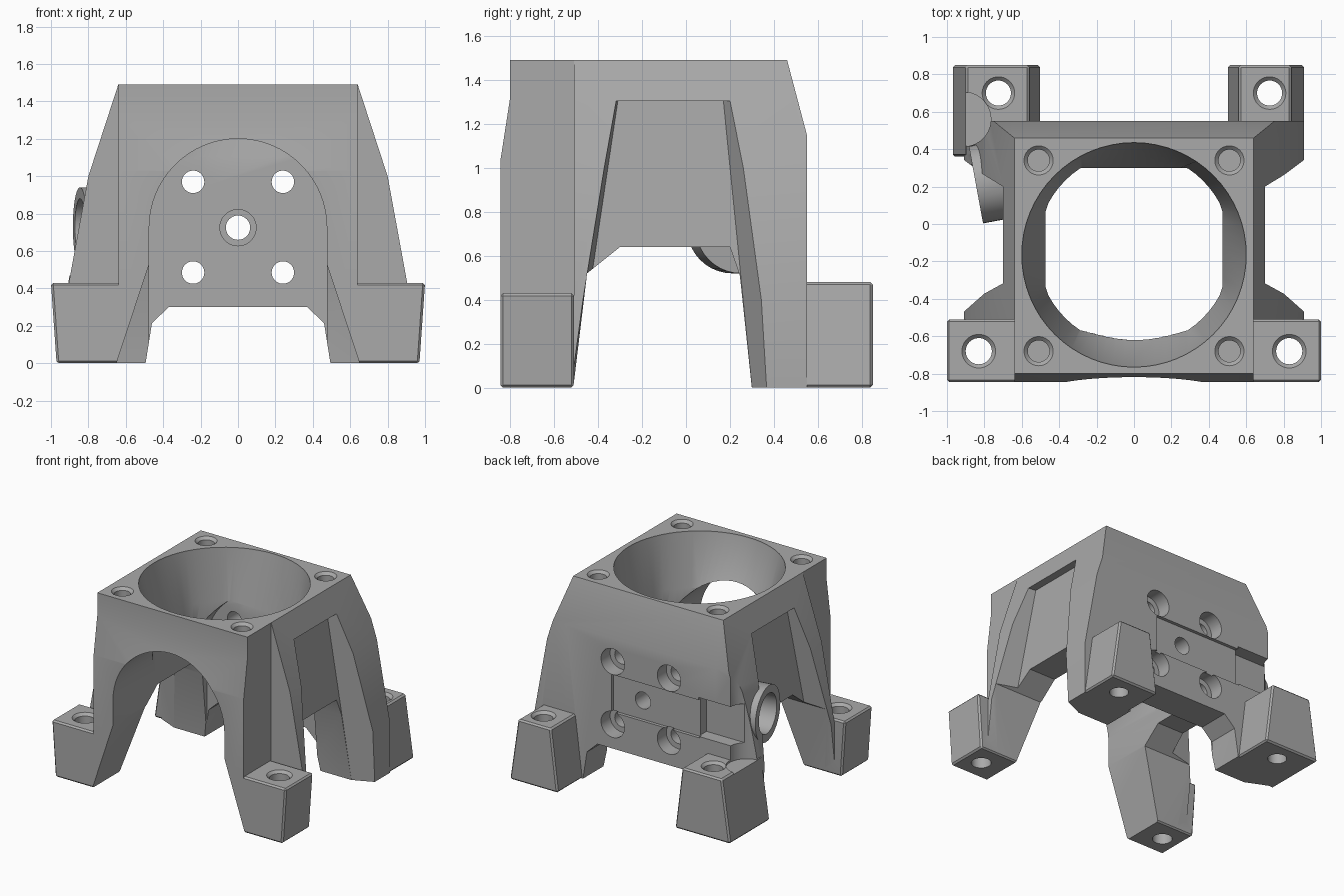
import bpy, bmesh
from math import cos, sin, pi
from mathutils import Vector

if "Cube" in bpy.data.objects:
    bpy.data.objects.remove(bpy.data.objects["Cube"], do_unlink=True)

grey = bpy.data.materials.new("plain_grey")
grey.use_nodes = True
COLOUR = (0.4, 0.4, 0.4, 1)
grey.diffuse_color = COLOUR
grey.node_tree.nodes["Principled BSDF"].inputs["Base Color"].default_value = COLOUR


def loft(name, rings, bevel=0):
    """Closed solid skinned through rings of equal point count."""
    bm = bmesh.new()
    loops = [[bm.verts.new(p) for p in ring] for ring in rings]
    for a, b in zip(loops, loops[1:]):
        for i in range(len(a)):
            j = (i + 1) % len(a)
            bm.faces.new((a[i], a[j], b[j], b[i]))
    bm.faces.new(loops[0])
    bm.faces.new(loops[-1])
    if bevel:
        bmesh.ops.bevel(bm, geom=bm.edges[:], offset=bevel, segments=1, affect='EDGES')
    bmesh.ops.recalc_face_normals(bm, faces=bm.faces)
    mesh = bpy.data.meshes.new(name)
    bm.to_mesh(mesh)
    bm.free()
    mesh.materials.append(grey)
    obj = bpy.data.objects.new(name, mesh)
    bpy.context.collection.objects.link(obj)
    return obj


def prism(name, profile, axis, start, end):
    place = {'x': lambda t, u, v: (t, u, v), 'y': lambda t, u, v: (u, t, v),
             'z': lambda t, u, v: (u, v, t)}[axis]
    return loft(name, [[place(t, u, v) for u, v in profile] for t in (start, end)])


def box(name, x, y, z):
    return prism(name, [(x[0], y[0]), (x[1], y[0]), (x[1], y[1]), (x[0], y[1])], 'z', *z)


def rect(x0, x1, y0, y1, z):
    return [(x0, y0, z), (x1, y0, z), (x1, y1, z), (x0, y1, z)]


def rod(name, p0, p1, r0, r1=None, n=40):
    p0, p1 = Vector(p0), Vector(p1)
    turn = (p1 - p0).to_track_quat('Z', 'Y')
    return loft(name, [[p + turn @ Vector((r * cos(2 * pi * i / n), r * sin(2 * pi * i / n), 0))
                        for i in range(n)] for p, r in ((p0, r0), (p1, r1 or r0))])


def combine(target, tool, operation):
    mod = target.modifiers.new("combine", 'BOOLEAN')
    mod.operation, mod.object, mod.solver = operation, tool, 'EXACT'
    bpy.context.view_layer.objects.active = target
    bpy.ops.object.modifier_apply(modifier=mod.name)
    bpy.data.objects.remove(tool, do_unlink=True)


def add(tool):
    combine(body, tool, 'UNION')


def cut(tool):
    combine(body, tool, 'DIFFERENCE')


# Central block with leaning front face
body = prism("fan_mount", [(-.8, 1.49), (.55, 1.49), (.55, 0), (-.845, 0), (-.845, 1.03), (-.8, 1.32)],
             'x', -.64, .64)

# Flared side webs
half = [(.64, 1.49), (.8, 1.0), (.91, .4), (.91, 0)]
add(prism("side_webs", half + [(-x, z) for x, z in reversed(half)], 'y', -.51, .55))

# Sloping upper back
cut(prism("back_slope", [(.431, 1.6), (.55, 1.15), (.8, 1.15), (.8, 1.6)], 'x', -1, 1))

# Side pockets between the legs
for s in (1, -1):
    inner = [(.64, -.31, 1.305), (.64, .17, 1.305), (.767, .31, -.1), (.767, -.52, -.1)]
    outer = [(1.2, -.38, 1.305), (1.2, .45, 1.305), (1.2, .5, -.1), (1.2, -.57, -.1)]
    cut(loft("side_pocket", [[(s * x, y, z) for x, y, z in ring] for ring in (inner, outer)]))

# Feet
for s in (1, -1):
    add(loft("front_foot", [rect(s * .55, s * .97, -.845, -.51, 0),
                            rect(s * .55, s * 1.0, -.845, -.51, .43)], .012))
    wide = .06 if s < 0 else 0
    add(loft("back_foot", [rect(s * .5, s * (.91 + wide), .36, .85, 0),
                           rect(s * .56, s * (.84 + wide), .36, .85, .48)], .012))

# Open space under the side walls
cut(prism("side_opening", [(-.525, -.1), (-.45, .52), (-.3, .64), (.2, .64), (.245, .51), (.31, -.1)],
          'x', -1.2, 1.2))

# Front arch running through to the back plate
arch = [(.475 * cos(pi * i / 32), .725 + .475 * sin(pi * i / 32)) for i in range(33)]
cut(prism("front_arch", arch + [(-.475, -.1), (.475, -.1)], 'y', -1, .3))
cut(prism("front_leg_taper", [(-.683, -.1), (-.475, .53), (.475, .53), (.683, -.1)], 'y', -1, 0))
cut(prism("plate_underside", [(-.51, -.1), (-.46, .215), (-.37, .3), (.37, .3), (.46, .215), (.51, -.1)],
          'y', .2, 1))

# Air duct, round at the top and squarer below
angles = [2 * pi * i / 64 for i in range(64)]
round_ring = [(.6 * cos(a), -.165 + .6 * sin(a)) for a in angles]
square_ring = [(max(-.474, min(.474, .52 * cos(a))),
                -.135 + max(-.434, min(.434, .52 * sin(a)))) for a in angles]
cut(loft("air_duct", [[(x, y, z) for x, y in ring] for ring, z in
                      ((round_ring, 1.55), (round_ring, 1.48), (square_ring, 1.1), (square_ring, .74))]))

# Sensor ring on the right side
face = Vector((-.845, .21, .73))
inward = Vector((.98, -.18, 0)).normalized() * -1
inward = Vector((.98, .18, 0)).normalized()
add(rod("sensor_ring", face, face + inward * .22, .21))
cut(rod("sensor_bore", face - inward * .1, face + inward * .17, .15))
cut(rod("tool_clearance", (-.91, .56, .465), (-.91, .56, 1.2), .145))

# Shallow cable recess across the back, deeper toward the right edge
cut(box("cable_recess", (-.5, .25), (.525, .7), (.58, .87)))
cut(box("cable_slot", (-1, -.49), (.45, .7), (.59, .89)))

# Back plate screw holes with counterbores
for x in (-.24, .24):
    for z in (.485, .97):
        cut(rod("plate_hole", (x, .2, z), (x, .7, z), .06))
        cut(rod("plate_counterbore", (x, .44, z), (x, .7, z), .1))
cut(rod("centre_hole", (0, .2, .725), (0, .7, .725), .065))
cut(rod("centre_countersink", (0, .28, .725), (0, .33, .725), .097))

# Vertical screw holes, each with a chamfered mouth
for s in (1, -1):
    for x, y, top, low, r in ((.51, .34, 1.49, 1.2, .058), (.51, -.68, 1.49, 1.2, .058),
                              (.83, -.68, .43, -.1, .07), (.725, .7, .48, -.1, .067)):
        cut(rod("screw_hole", (s * x, y, low), (s * x, y, top + .1), r))
        cut(rod("screw_mouth", (s * x, y, top - .02), (s * x, y, top + .01), r, r + .03))

# Smooth the curved walls, keep edges sharp
bpy.ops.object.select_all(action='DESELECT')
body.select_set(True)
bpy.context.view_layer.objects.active = body
bpy.ops.object.shade_smooth_by_angle(angle=.5)
